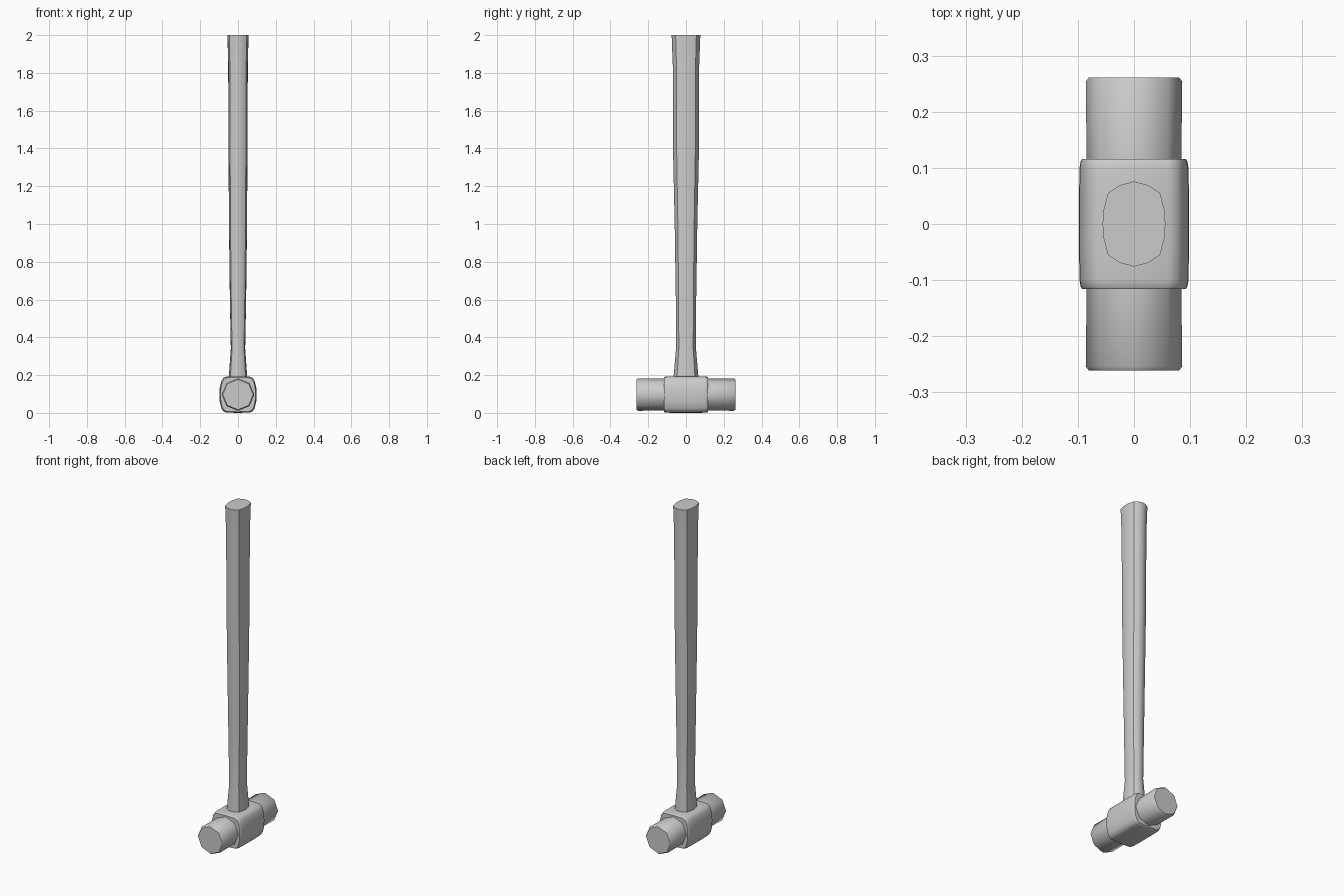
import bpy, bmesh, math

if "Cube" in bpy.data.objects:
    bpy.data.objects.remove(bpy.data.objects["Cube"])

CZ = 0.097  # height of the head's centre line


def loft(name, rings, angle=30):
    """Skin a list of equal-length rings of points, with capped ends."""
    bm = bmesh.new()
    loops = [[bm.verts.new(p) for p in ring] for ring in rings]
    n = len(loops[0])
    for a, b in zip(loops, loops[1:]):
        for i in range(n):
            j = (i + 1) % n
            bm.faces.new((a[i], a[j], b[j], b[i]))
    bm.faces.new(loops[0][::-1])
    bm.faces.new(loops[-1])
    bmesh.ops.recalc_face_normals(bm, faces=bm.faces)
    me = bpy.data.meshes.new(name)
    bm.to_mesh(me)
    bm.free()
    ob = bpy.data.objects.new(name, me)
    bpy.context.collection.objects.link(ob)
    bpy.ops.object.select_all(action='DESELECT')
    ob.select_set(True)
    bpy.context.view_layer.objects.active = ob
    bpy.ops.object.shade_smooth_by_angle(angle=math.radians(angle))
    return ob


def four_way(quarter):
    """Mirror a quarter outline (from +x axis to +y axis) into a full loop."""
    half = quarter + [(-x, y) for x, y in quarter[::-1] if x > 1e-6]
    return half + [(x, -y) for x, y in half[::-1] if y > 1e-6]


# Handle: pointed oval section, waisted above the head and swelling to the grip
oval = four_way([(1, 0), (0.97, 0.33), (0.83, 0.72), (0.45, 0.91), (0, 1)])
stations = [(0.10, 0.050, 0.068), (0.20, 0.048, 0.065), (0.34, 0.038, 0.053),
            (0.60, 0.043, 0.054), (1.00, 0.048, 0.060), (1.36, 0.050, 0.068),
            (1.84, 0.052, 0.070), (2.00, 0.056, 0.076)]
loft("handle", [[(x * rx, y * ry, z) for x, y in oval] for z, rx, ry in stations], 40)

# Head block: rounded square section with softened ends
square = four_way([(0.098, 0), (0.097, 0.035), (0.088, 0.072),
                   (0.078, 0.088), (0.062, 0.095), (0, 0.097)])
ends = [(-0.116, 0.94), (-0.112, 0.97), (-0.10, 0.99), (-0.05, 1.0)]
ends += [(-y, s) for y, s in ends[::-1]]
loft("head_block", [[(x * s, y, CZ + z * s) for x, z in square] for y, s in ends], 40)

# Striking faces: eight-sided, with a small chamfer at the rim
octagon = [(math.cos(i * math.pi / 4), math.sin(i * math.pi / 4)) for i in range(8)]
for side, label in ((-1, "front"), (1, "back")):
    loft("striking_face_" + label,
         [[(x * r, side * y, CZ + z * r) for x, z in octagon]
          for y, r in ((0.09, 0.084), (0.254, 0.086), (0.2615, 0.080))], 50)
